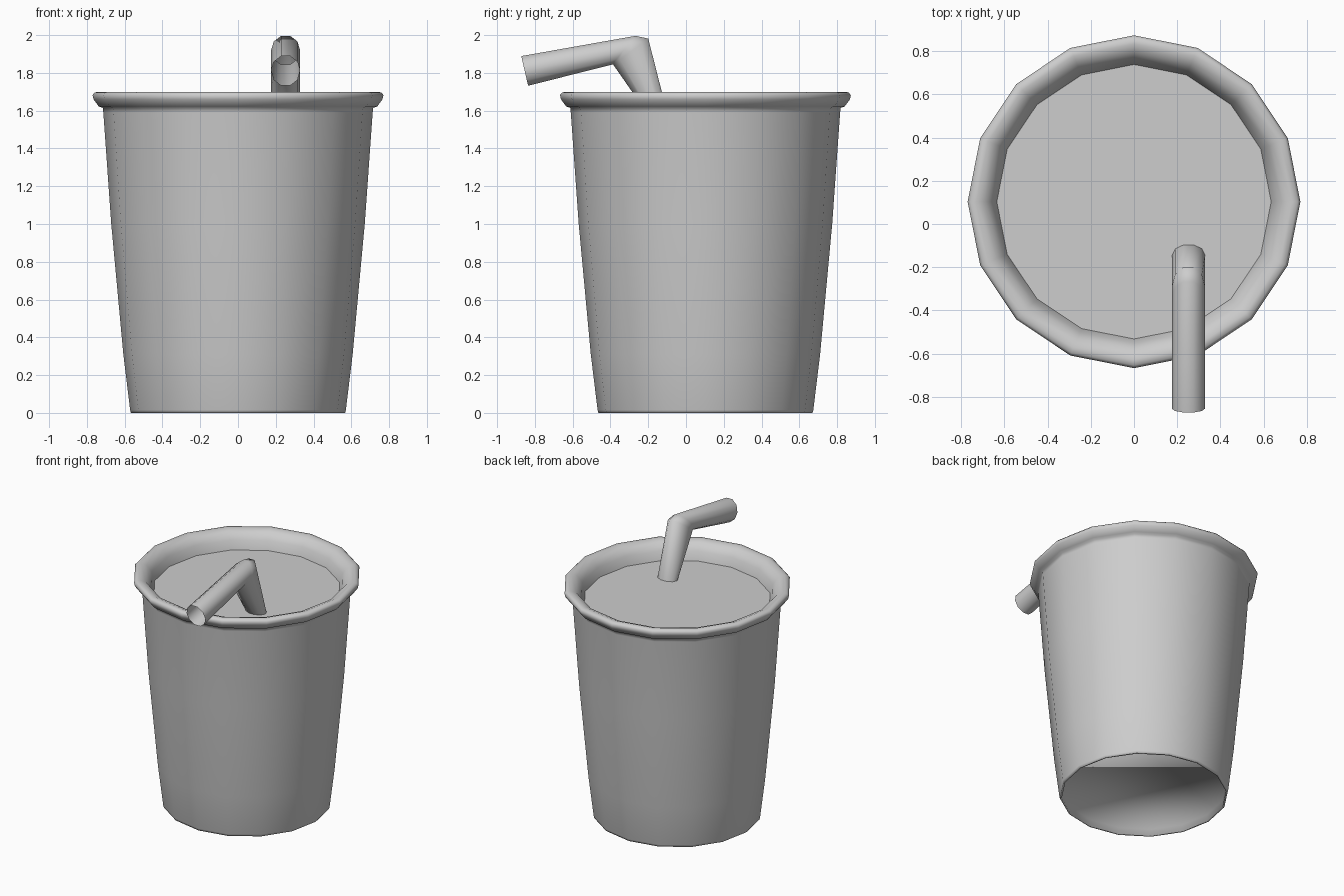
import bpy, math

SIDES = 16
CUP_Y = 0.103
LID_Z = 1.575

cube = bpy.data.objects.get("Cube")
if cube:
    bpy.data.objects.remove(cube, do_unlink=True)

GREY = (0.61, 0.61, 0.61, 1)
grey = bpy.data.materials.new("plain grey")
grey.use_nodes = True
grey.diffuse_color = GREY
grey.node_tree.nodes["Principled BSDF"].inputs["Base Color"].default_value = GREY


def skin(name, rings, cap=False, angle=180):
    """Join equal-sized point rings into a surface, optionally closing the first ring."""
    n = len(rings[0])
    verts = [p for ring in rings for p in ring]
    faces = [(r * n + i, r * n + (i + 1) % n, (r + 1) * n + (i + 1) % n, (r + 1) * n + i)
             for r in range(len(rings) - 1) for i in range(n)]
    if cap:
        faces.append(tuple(reversed(range(n))))
    mesh = bpy.data.meshes.new(name)
    mesh.from_pydata(verts, [], faces)
    mesh.materials.append(grey)
    obj = bpy.data.objects.new(name, mesh)
    bpy.context.collection.objects.link(obj)
    bpy.ops.object.select_all(action="DESELECT")
    obj.select_set(True)
    bpy.context.view_layer.objects.active = obj
    bpy.ops.object.shade_smooth_by_angle(angle=math.radians(angle))
    return obj


def circle(radius, z):
    turn = math.tau / SIDES
    return [(radius * math.cos(i * turn), CUP_Y + radius * math.sin(i * turn), z)
            for i in range(SIDES)]


# Tapered body with a recessed bottom, running up into the rolled rim and down to the lid
base = [(0.555, 0.05), (0.555, 0)]
wall = [(0.567, 0), (0.571, 0.015), (0.607, 0.31), (0.671, 1.0), (0.713, 1.59), (0.716, 1.615)]
rim = [(0.737, 1.622), (0.765, 1.66), (0.77, 1.683), (0.757, 1.697), (0.73, 1.7),
       (0.69, 1.685), (0.655, 1.64), (0.635, LID_Z)]
skin("cup_body", [circle(r, z) for r, z in base + wall + rim], cap=True)

# Flat lid
lid = skin("lid", [circle(0.635, LID_Z)], cap=True)
lid.data.flip_normals()


# Bent straw: each ring spans an inner and an outer (y, z) point
def straw_ring(inner, outer, x=0.252, radius=0.077, n=10):
    ring = []
    for i in range(n):
        a = math.tau * i / n
        t = (1 + math.sin(a)) / 2
        y, z = (p + (q - p) * t for p, q in zip(inner, outer))
        ring.append((x + radius * math.cos(a), y, z))
    return ring


skin("straw", [straw_ring((-0.19, 1.56), (-0.09, 1.56)),
               straw_ring((-0.39, 1.84), (-0.195, 1.985)),
               straw_ring((-0.395, 1.84), (-0.264, 2.0)),
               straw_ring((-0.835, 1.728), (-0.873, 1.893))], angle=50)
